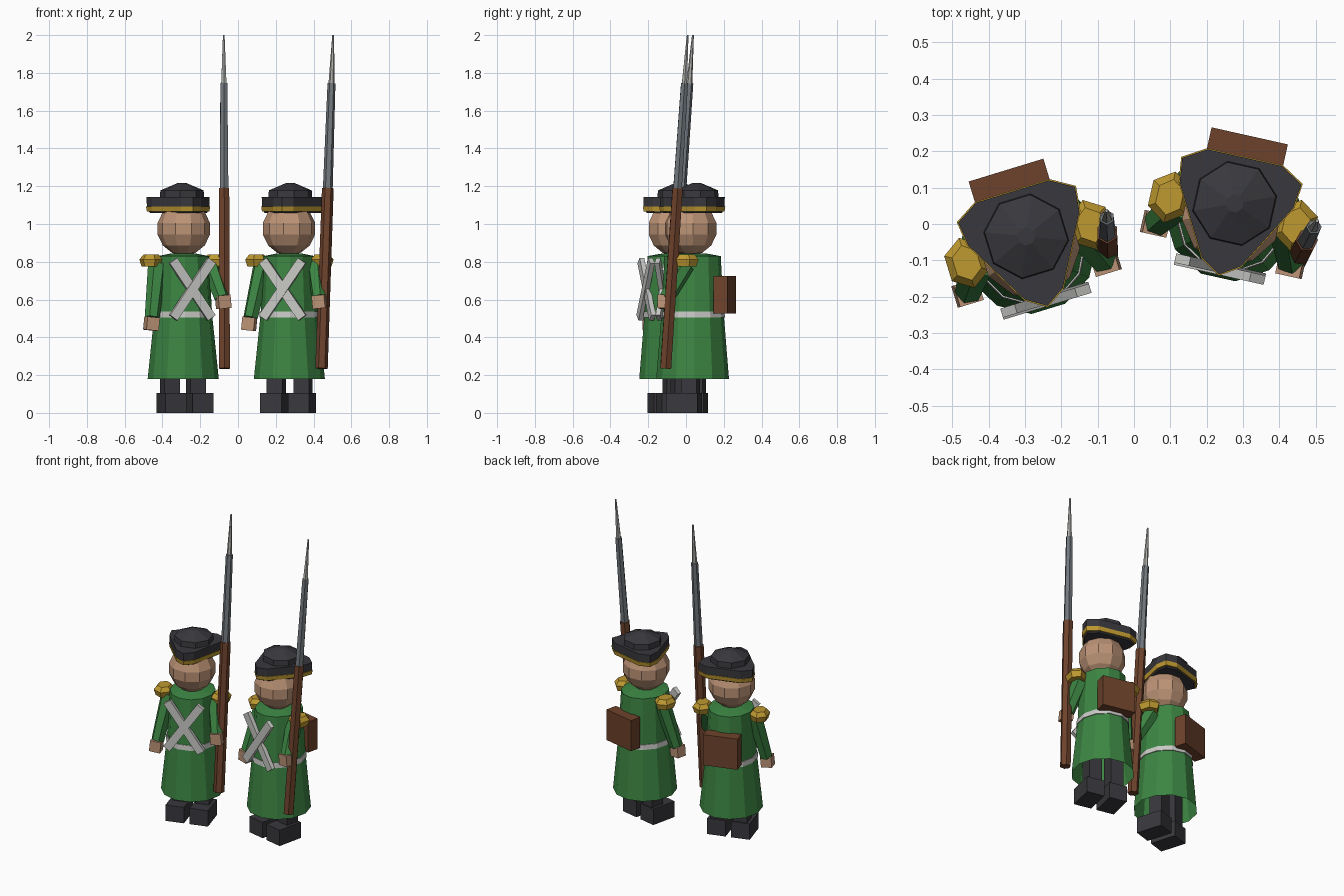
import bpy, bmesh, math
from mathutils import Vector, Matrix

if "Cube" in bpy.data.objects:
    bpy.data.objects.remove(bpy.data.objects["Cube"])


def material(name, rgb):
    m = bpy.data.materials.new(name)
    m.diffuse_color = (*rgb, 1)
    m.use_nodes = True
    m.node_tree.nodes["Principled BSDF"].inputs["Base Color"].default_value = m.diffuse_color
    return m


GREEN = material("coat green", (0.045, 0.235, 0.055))
GOLD = material("gold trim", (0.52, 0.32, 0.03))
SKIN = material("skin", (0.50, 0.29, 0.18))
BLACK = material("charcoal", (0.040, 0.040, 0.047))
BROWN = material("brown", (0.155, 0.055, 0.025))
STEEL = material("steel", (0.17, 0.19, 0.21))
BLADE = material("bright steel", (0.42, 0.42, 0.40))
WHITE = material("belt white", (0.58, 0.58, 0.56))


def finish(bm, name, mat, frame):
    bmesh.ops.recalc_face_normals(bm, faces=bm.faces)
    me = bpy.data.meshes.new(name)
    bm.to_mesh(me)
    bm.free()
    me.materials.append(mat)
    ob = bpy.data.objects.new(name, me)
    ob.matrix_world = frame
    bpy.context.collection.objects.link(ob)
    return ob


def loft(name, mat, frame, rings, bottom=True, top=True):
    """Skin a stack of equally long point rings."""
    bm = bmesh.new()
    vs = [[bm.verts.new(p) for p in r] for r in rings]
    n = len(vs[0])
    for a, b in zip(vs, vs[1:]):
        for i in range(n):
            j = (i + 1) % n
            bm.faces.new((a[i], a[j], b[j], b[i]))
    if bottom:
        bm.faces.new(vs[0])
    if top:
        bm.faces.new(vs[-1])
    return finish(bm, name, mat, frame)


def ellipse(rx, ry, z, n, c=(0, 0)):
    return [(c[0] + rx * math.cos(2 * math.pi * (i + 0.5) / n),
             c[1] + ry * math.sin(2 * math.pi * (i + 0.5) / n), z) for i in range(n)]


def box(name, mat, frame, centre, size, rot=Matrix()):
    bm = bmesh.new()
    bmesh.ops.create_cube(bm, size=1, matrix=Matrix.Translation(centre) @ rot
                          @ Matrix.Diagonal((*size, 1)))
    return finish(bm, name, mat, frame)


def tube(name, mat, frame, a, b, ra, rb, n=6):
    a, b = Vector(a), Vector(b)
    bm = bmesh.new()
    turn = (b - a).to_track_quat('Z', 'Y').to_matrix().to_4x4()
    bmesh.ops.create_cone(bm, cap_ends=True, segments=n, radius1=ra, radius2=rb,
                          depth=(b - a).length,
                          matrix=Matrix.Translation((a + b) / 2) @ turn)
    return finish(bm, name, mat, frame)


# rounded triangle outline of the hat
HALF = [(0.055, -0.143), (0.160, 0.045), (0.168, 0.113), (0.105, 0.151)]
BRIM = [(0, -0.178)] + HALF + [(-x, y) for x, y in reversed(HALF)]


def brim(s, z):
    return [(x * s, 0.015 + (y - 0.015) * s, z) for x, y in BRIM]


def soldier(frame):
    # boots and legs
    for s in (-1, 1):
        box("boot", BLACK, frame, (s * 0.075, -0.03, 0.052), (0.115, 0.17, 0.104))
        box("leg", BLACK, frame, (s * 0.072, 0.005, 0.27), (0.085, 0.085, 0.36))

    # long coat, open at the hem, with a sloped collar
    loft("coat", GREEN, frame, [ellipse(0.188, 0.193, 0.18, 12),
                                ellipse(0.152, 0.166, 0.52, 12),
                                ellipse(0.135, 0.150, 0.83, 12),
                                ellipse(0.060, 0.065, 0.845, 12)], bottom=False)
    loft("waist_belt", WHITE, frame, [ellipse(0.159, 0.172, 0.505, 12),
                                      ellipse(0.156, 0.169, 0.537, 12)])

    # crossed chest straps
    for s in (-1, 1):
        box("cross_strap", WHITE, frame, (0, -0.163 - s * 0.003, 0.655),
            (0.05, 0.026, 0.37), Matrix.Rotation(s * math.radians(35), 4, 'Y'))

    # backpack
    box("backpack", BROWN, frame, (0, 0.175, 0.625), (0.215, 0.075, 0.2))

    # epaulettes
    for s in (-1, 1):
        c = (s * 0.178, 0)
        loft("epaulette", GOLD, frame, [ellipse(0.05, 0.06, 0.775, 6, c),
                                        ellipse(0.062, 0.072, 0.812, 6, c),
                                        ellipse(0.04, 0.05, 0.838, 6, c)])

    # arms and hands
    for s, hand in ((-1, Vector((-0.2, -0.08, 0.472))), (1, Vector((0.188, -0.11, 0.588)))):
        shoulder = Vector((s * 0.145, -0.005, 0.785))
        tube("sleeve", GREEN, frame, shoulder, hand + (shoulder - hand) * 0.1, 0.05, 0.04)
        box("hand", SKIN, frame, hand, (0.068, 0.062, 0.07),
            Matrix.Rotation(-s * 0.1, 4, 'Y'))

    # head
    bm = bmesh.new()
    bmesh.ops.create_uvsphere(bm, u_segments=10, v_segments=7, radius=0.142,
                              matrix=Matrix.Translation((0, -0.01, 0.975)))
    finish(bm, "head", SKIN, frame)

    # three-cornered hat
    loft("hat_underside", BLACK, frame, [brim(0.90, 1.058), brim(0.95, 1.07)])
    loft("hat_trim", GOLD, frame, [brim(0.99, 1.066), brim(1.02, 1.093)])
    loft("hat_brim", BLACK, frame, [brim(0.995, 1.09), brim(1.0, 1.143)])
    k = (0, 0.022)
    loft("hat_crown", BLACK, frame, [ellipse(0.118, 0.118, 1.14, 8, k),
                                     ellipse(0.115, 0.115, 1.178, 8, k),
                                     ellipse(0.025, 0.025, 1.216, 8, k)])

    # musket along a slightly leaning axis
    low, tip = Vector((0.197, -0.102, 0.235)), Vector((0.232, 0.025, 2.0))

    def at(z):
        return low.lerp(tip, (z - low.z) / (tip.z - low.z))

    tube("musket_stock", BROWN, frame, low, at(1.19), 0.033, 0.031)
    tube("musket_barrel", STEEL, frame, at(1.18), at(1.745), 0.026, 0.021)
    tube("bayonet", BLADE, frame, at(1.74), tip, 0.016, 0.005)


# the pair, each turned a little about the vertical
for x, y, deg in ((-0.29, -0.055, 17), (0.272, 0.035, -12.6)):
    soldier(Matrix.Translation((x, y, 0)) @ Matrix.Rotation(math.radians(deg), 4, 'Z'))
